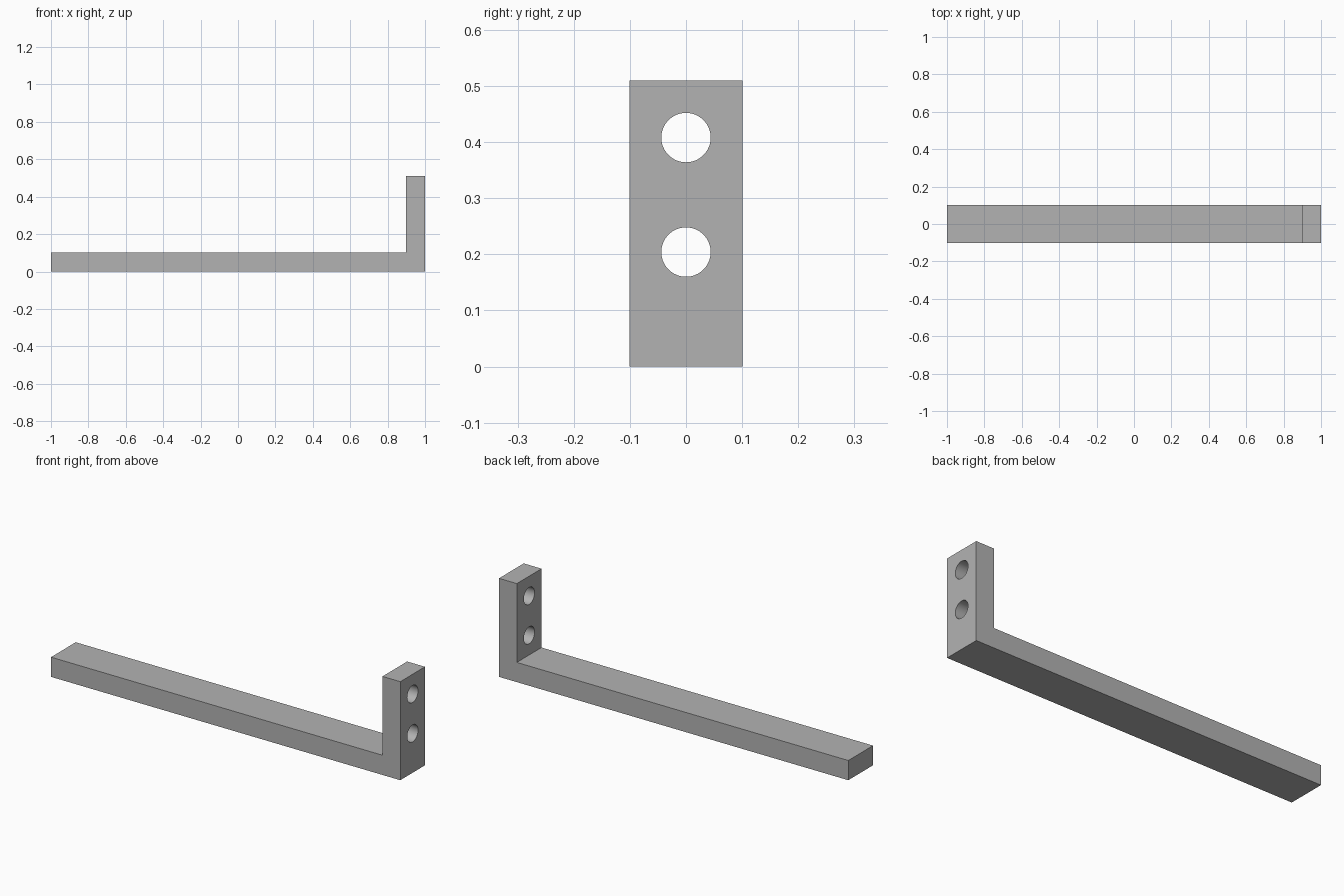
import bpy
import bmesh
from mathutils import Matrix, Vector

cube = bpy.data.objects.get("Cube")
if cube:
    bpy.data.objects.remove(cube, do_unlink=True)

THICK = 0.102
HALF_WIDTH = 0.101
HEIGHT = 0.51
HOLE_RADIUS = 0.044

grey = bpy.data.materials.new("plain grey")
grey.use_nodes = True
grey.diffuse_color = (0.45, 0.45, 0.45, 1)
grey.node_tree.nodes["Principled BSDF"].inputs["Base Color"].default_value = grey.diffuse_color


def make_object(name, bm):
    bmesh.ops.recalc_face_normals(bm, faces=bm.faces)
    mesh = bpy.data.meshes.new(name)
    bm.to_mesh(mesh)
    bm.free()
    mesh.materials.append(grey)
    obj = bpy.data.objects.new(name, mesh)
    bpy.context.collection.objects.link(obj)
    return obj


# L-shaped bracket: side profile extruded across its width
inner = 1 - THICK
profile = [(-1, 0), (1, 0), (1, HEIGHT), (inner, HEIGHT), (inner, THICK), (-1, THICK)]
bm = bmesh.new()
face = bm.faces.new([bm.verts.new((x, -HALF_WIDTH, z)) for x, z in profile])
side = bmesh.ops.extrude_face_region(bm, geom=[face])["geom"]
bmesh.ops.translate(bm, vec=Vector((0, 2 * HALF_WIDTH, 0)),
                    verts=[v for v in side if isinstance(v, bmesh.types.BMVert)])
bracket = make_object("bracket", bm)

# Two round bolt holes through the upright
bm = bmesh.new()
for z in (0.204, 0.408):
    place = Matrix.Translation((1 - THICK / 2, 0, z)) @ Matrix.Rotation(1.5708, 4, "Y")
    bmesh.ops.create_cone(bm, cap_ends=True, segments=64, radius1=HOLE_RADIUS,
                          radius2=HOLE_RADIUS, depth=THICK * 2, matrix=place)
cutter = make_object("bolt_hole_cutter", bm)
cutter.hide_render = True
cutter.hide_set(True)

holes = bracket.modifiers.new("bolt holes", "BOOLEAN")
holes.operation = "DIFFERENCE"
holes.solver = "EXACT"
holes.object = cutter

# Apply the cut, then smooth only the hole walls
bpy.context.view_layer.objects.active = bracket
bracket.select_set(True)
bpy.ops.object.modifier_apply(modifier=holes.name)
bpy.data.objects.remove(cutter, do_unlink=True)
bpy.ops.object.shade_smooth_by_angle()
